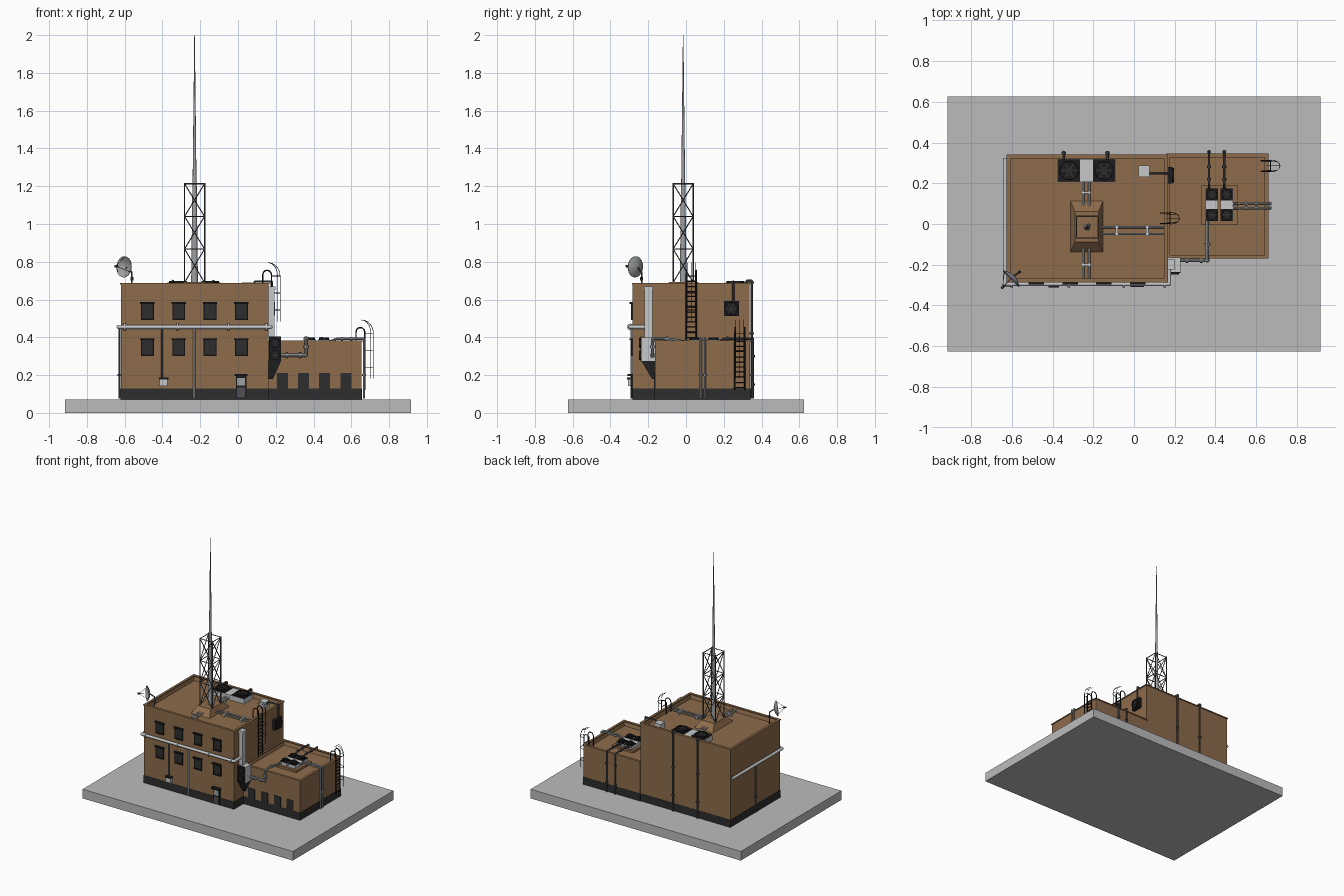
import bpy, bmesh, math
from mathutils import Vector, Matrix

if "Cube" in bpy.data.objects:
    bpy.data.objects.remove(bpy.data.objects["Cube"])


def mat(name, c):
    m = bpy.data.materials.new(name)
    m.diffuse_color = (*c, 1)
    m.use_nodes = True
    m.node_tree.nodes["Principled BSDF"].inputs["Base Color"].default_value = m.diffuse_color
    return m


BROWN = mat("brown wall", (0.27, 0.15, 0.072))
SLAB = mat("concrete grey", (0.5, 0.5, 0.5))
DARK = mat("charcoal", (0.027, 0.027, 0.027))
BLACK = mat("black metal", (0.012, 0.012, 0.013))
LIGHT = mat("light metal", (0.56, 0.57, 0.58))
STEEL = mat("dark steel", (0.08, 0.08, 0.085))
MID = mat("mid grey metal", (0.34, 0.35, 0.36))


def finish(name, bm, *mats, smooth=False):
    bmesh.ops.recalc_face_normals(bm, faces=bm.faces)
    me = bpy.data.meshes.new(name)
    bm.to_mesh(me)
    bm.free()
    for m in mats:
        me.materials.append(m)
    ob = bpy.data.objects.new(name, me)
    bpy.context.collection.objects.link(ob)
    if smooth:
        bpy.context.view_layer.objects.active = ob
        ob.select_set(True)
        bpy.ops.object.shade_smooth_by_angle(angle=math.radians(40))
        ob.select_set(False)
    return ob


def add_box(bm, x0, x1, y0, y1, z0, z1, mi=0):
    r = bmesh.ops.create_cube(bm, size=1, matrix=Matrix.Translation(((x0+x1)/2, (y0+y1)/2, (z0+z1)/2))
                              @ Matrix.Diagonal((x1-x0, y1-y0, z1-z0, 1)))
    for f in {f for v in r["verts"] for f in v.link_faces}:
        f.material_index = mi
    return r["verts"]


def box(name, m, *b):
    bm = bmesh.new()
    add_box(bm, *b)
    return finish(name, bm, m)


def add_rod(bm, a, b, r, r2=None, n=8):
    a, b = Vector(a), Vector(b)
    d = b - a
    M = Matrix.Translation((a+b)/2) @ d.to_track_quat('Z', 'Y').to_matrix().to_4x4()
    return bmesh.ops.create_cone(bm, cap_ends=True, segments=n, radius1=r, radius2=r if r2 is None else r2,
                                 depth=d.length, matrix=M)["verts"]


def add_path(bm, pts, r, n=8):
    for i, (a, b) in enumerate(zip(pts, pts[1:])):
        add_rod(bm, a, b, r, n=n)
        if i:
            bmesh.ops.create_uvsphere(bm, u_segments=n, v_segments=6, radius=r, matrix=Matrix.Translation(a))


def pipe(name, m, pts, r, n=8, collars=()):
    bm = bmesh.new()
    add_path(bm, pts, r, n)
    ax = [Vector((1, 0, 0)), Vector((0, 1, 0)), Vector((0, 0, 1))]
    for p, k in collars:                      # clamps along axis k
        add_rod(bm, Vector(p) - ax[k]*.006, Vector(p) + ax[k]*.006, r*1.7, n=n)
    return finish(name, bm, m, smooth=True)


# ---- buildings: plinth, walls with sunken roof, thin coping
def block(name, x0, x1, y0, y1, top, depth):
    box(name + "_plinth", DARK, x0-.002, x1+.002, y0-.002, y1+.002, .072, .13)
    bm = bmesh.new()
    add_box(bm, x0, x1, y0, y1, .13, top)
    up = [f for f in bm.faces if f.normal.z > .9]
    bmesh.ops.inset_region(bm, faces=up, thickness=.014)
    bmesh.ops.translate(bm, verts=up[0].verts, vec=(0, 0, -depth))
    finish(name + "_walls", bm, BROWN)
    bm = bmesh.new()
    for b in ((x0-.005, x1+.005, y0-.005, y0+.014), (x0-.005, x1+.005, y1-.014, y1+.005),
              (x0-.005, x0+.014, y0+.014, y1-.014), (x1-.014, x1+.005, y0+.014, y1-.014)):
        add_box(bm, *b, top-.006, top+.002)
    finish(name + "_coping", bm, BROWN)


box("ground_slab", SLAB, -.915, .915, -.625, .625, 0, .072)
block("main_building", -.62, .162, -.282, .335, .685, .04)
block("annex", .162, .655, -.165, .34, .382, .037)

# ---- main windows with frame and hood
for r, z in enumerate((.305, .497)):
    for c in range(4):
        x = -.48 + c*.166
        bm = bmesh.new()
        add_box(bm, x-.032, x+.032, -.287, -.28, z, z+.082)
        for b in ((x-.034, x-.028), (x+.028, x+.034)):
            add_box(bm, *b, -.29, -.28, z-.002, z+.082, 1)
        add_box(bm, x-.034, x+.034, -.292, -.28, z-.004, z+.004, 1)
        add_box(bm, x-.038, x+.038, -.298, -.28, z+.08, z+.09, 1)
        finish(f"window_{r}_{c}", bm, DARK, BLACK)

# ---- annex window openings
for c in range(4):
    x = .235 + c*.112
    box(f"annex_window_{c}", DARK, x-.029, x+.029, -.169, -.163, .13, .21)

# ---- small service door with canopy
bm = bmesh.new()
add_box(bm, -.011, .044, -.29, -.28, .076, .195)
add_box(bm, -.004, .037, -.293, -.28, .145, .185, 1)
add_box(bm, -.004, .037, -.293, -.28, .082, .135, 2)
add_box(bm, -.018, .05, -.31, -.28, .195, .207)
finish("service_door", bm, BLACK, MID, STEEL)


# ---- fans: housing plate, ring, blades, hub, facing an axis
def fan(name, pos, s, axis, depth=.012):
    bm = bmesh.new()
    add_box(bm, -s/2, s/2, -s/2, s/2, -depth, 0)
    R = s*.44
    n = 24
    prof = [(R, 0), (R, .008), (R*.88, .008), (R*.88, 0)]
    rings = [[bm.verts.new((r*math.cos(t*math.tau/n), r*math.sin(t*math.tau/n), z)) for t in range(n)]
             for r, z in prof]
    for a, b in zip(rings, rings[1:]):
        for t in range(n):
            bm.faces.new((a[t], a[(t+1) % n], b[(t+1) % n], b[t]))
    for k in range(6):
        v = add_box(bm, s*.08, R*.85, -s*.05, s*.05, .001, .003, 1)
        bmesh.ops.rotate(bm, verts=v, cent=(0, 0, 0), matrix=Matrix.Rotation(k*math.tau/6, 3, 'Z'))
    v = add_rod(bm, (0, 0, 0), (0, 0, .006), s*.1, n=12)
    for f in {f for q in v for f in q.link_faces}:
        f.material_index = 1
    q = Vector(axis).to_track_quat('Z', 'Y').to_matrix().to_4x4()
    bm.transform(Matrix.Translation(pos) @ q)
    return finish(name, bm, BLACK, DARK)


# ---- main roof cooling unit
box("roof_unit_body", LIGHT, -.375, -.09, .205, .318, .645, .683)
for i, x in enumerate((-.318, -.147)):
    fan(f"roof_unit_fan_{i}", (x, .262, .69), .108, (0, 0, 1))

# ---- annex roof cooling unit on brown base
box("annex_unit_base", BROWN, .328, .51, -.005, .188, .345, .362)
for i, x in enumerate((.382, .455)):
    box(f"annex_unit_{i}", LIGHT, x-.031, x+.031, .015, .175, .362, .385)
    for j, y in enumerate((.045, .145)):
        fan(f"annex_fan_{i}_{j}", (x, y, .391), .059, (0, 0, 1))

# ---- wall fan with roof box and connecting pipe
box("wall_fan_housing", BLACK, .162, .18, .2, .28, .512, .592)
fan("wall_fan", (.188, .24, .552), .08, (1, 0, 0))
box("roof_box", LIGHT, .022, .076, .23, .286, .645, .69)
pipe("wall_fan_pipe", STEEL, [(.075, .25, .67), (.09, .25, .695), (.178, .25, .695), (.178, .25, .59)], .006)

# ---- corner air unit, its duct and corbel
box("corner_unit", LIGHT, .164, .228, -.236, -.165, .275, .4)
box("corner_unit_front", BLACK, .164, .228, -.24, -.236, .272, .404)
for i, z in enumerate((.305, .37)):
    fan(f"corner_unit_fan_{i}", (.196, -.241, z), .058, (0, -1, 0), .003)
box("tall_duct", LIGHT, .16, .194, -.219, -.178, .4, .655)
box("tall_duct_cap", LIGHT, .16, .199, -.223, -.174, .65, .668)
bm = bmesh.new()
for v in add_box(bm, .162, .228, -.236, -.163, .18, .275):
    if v.co.z < .2:
        v.co.x = min(v.co.x, .185)
        v.co.y = max(v.co.y, -.18)
finish("corner_unit_bracket", bm, DARK)

# ---- service pipes
pipe("front_main_pipe", LIGHT, [(-.632, .325, .455), (-.632, -.294, .455), (.172, -.294, .455), (.172, -.2, .455)],
     .0105, 12, [((x, -.294, .455), 0) for x in (-.6, -.32, -.05, .15)])
pipe("front_down_pipe", LIGHT, [(-.232, -.288, .455), (-.232, -.288, .075)], .006)
pipe("front_cable_pipe", STEEL, [(-.402, -.287, .455), (-.402, -.287, .18)], .0045)
box("front_meter_box", LIGHT, -.415, -.373, -.308, -.28, .142, .178)
box("front_meter_lid", BLACK, -.419, -.369, -.312, -.28, .178, .187)
pipe("left_down_pipe", STEEL, [(-.627, .03, .455), (-.627, .03, .075)], .006, 8, [((-.627, .03, .2), 2)])
for i, x in enumerate((-.345, -.13)):
    pipe(f"back_pipe_{i}", STEEL, [(x, .315, .665), (x, .322, .698), (x, .348, .698), (x, .348, .075)], .007, 8,
         [((x, .348, z), 2) for z in (.69, .42, .2)])
for i, x in enumerate((.368, .443)):
    pipe(f"annex_back_pipe_{i}", STEEL, [(x, .17, .372), (x, .2, .393), (x, .354, .393), (x, .354, .075)], .006, 8,
         [((x, y, .393), 1) for y in (.22, .28)] + [((x, .354, z), 2) for z in (.3, .15)])
for i, y in enumerate((.078, .1)):
    pipe(f"annex_side_pipe_{i}", MID, [(.48, y, .375), (.52, y, .392), (.667, y, .392), (.667, y, .075)], .006, 8,
         [((x, y, .392), 0) for x in (.55, .6)] + [((.667, y, .2), 2)])
pipe("annex_front_pipe", MID, [(.225, -.177, .305), (.36, -.177, .305), (.36, -.177, .394),
                               (.36, -.12, .394), (.36, .02, .372)], .0085, 8,
     [((.26, -.177, .305), 0), ((.33, -.177, .305), 0), ((.36, -.177, .35), 2), ((.36, -.1, .392), 1)])
for i in (-1, 1):
    pipe(f"roof_pipe_back_{i}", LIGHT, [(-.235+i*.015, .21, .662), (-.235+i*.015, .08, .662)], .006)
    pipe(f"roof_pipe_front_{i}", LIGHT, [(-.235+i*.015, -.12, .662), (-.235+i*.015, -.27, .662)], .006)
    pipe(f"roof_pipe_right_{i}", MID, [(-.17, -.032+i*.017, .662), (.15, -.032+i*.017, .662)], .006)
for i, x in enumerate((-.085, .065)):
    box(f"roof_pipe_clamp_{i}", LIGHT, x-.006, x+.006, -.058, -.006, .645, .672)
for i, y in enumerate((.155, -.2)):
    box(f"roof_pipe_clip_{i}", LIGHT, -.26, -.21, y-.005, y+.005, .645, .671)

# ---- tower: frustum base, lattice, tapered mast
bm = bmesh.new()
for v in add_box(bm, -.312, -.152, -.138, .112, .645, .694):
    if v.co.z > .67:
        v.co.x = -.232 + (v.co.x + .232)*.72
        v.co.y = -.015 + (v.co.y + .015)*.6
finish("tower_base", bm, BROWN)
bm = bmesh.new()
cx, cy, h = -.23, -.015, .053
cor = [(cx-h, cy-h), (cx+h, cy-h), (cx+h, cy+h), (cx-h, cy+h)]
lev = [.69, .868, 1.04, 1.213]
for k in range(4):
    a, b = cor[k], cor[(k+1) % 4]
    add_rod(bm, (*a, .69), (*a, 1.217), .0042, n=6)
    for i, z in enumerate(lev):
        add_rod(bm, (*a, z), (*b, z), .0032, n=6)
        if i < 3:
            add_rod(bm, (*a, z), (*b, lev[i+1]), .0028, n=6)
            add_rod(bm, (*b, z), (*a, lev[i+1]), .0028, n=6)
finish("lattice_tower", bm, STEEL)
bm = bmesh.new()
for z0, z1, r0, r1 in ((.69, 1.21, .018, .0115), (1.21, 1.6, .0105, .006), (1.6, 2, .006, .0015)):
    add_rod(bm, (cx, cy, z0), (cx, cy, z1), r0, r1, n=12)
finish("mast", bm, MID, smooth=True)


# ---- caged ladders on +x walls
def ladder(name, x, yc, z0, wall):
    w, top = .026, wall + .07
    bm = bmesh.new()
    for s in (-w, w):      # rails that arch back over the parapet
        arch = [(x-.018 + .023*math.cos(t*math.pi/6), yc+s, top-.023 + .023*math.sin(t*math.pi/6)) for t in range(7)]
        add_path(bm, [(x+.005, yc+s, z0)] + arch + [(x-.041, yc+s, wall-.03)], .0036, 6)
    z = z0 + .015
    while z < wall + .02:
        add_rod(bm, (x+.005, yc-w, z), (x+.005, yc+w, z), .0028, n=6)
        z += .027
    for z in (wall-.14, wall-.05, wall+.04):   # hoops
        add_path(bm, [(x+.005+.046*math.sin(t*math.pi/8), yc-.029*math.cos(t*math.pi/8), z) for t in range(9)],
                 .0018, 6)
    for t in (2, 4, 6):                        # curved cage bars
        ex, ey = .046*math.sin(t*math.pi/8), -.029*math.cos(t*math.pi/8)
        c = [(x-.012+(ex+.017)*math.cos(a*math.pi/10), yc+ey, wall+.04+.07*math.sin(a*math.pi/10)) for a in range(6)]
        add_path(bm, [(x+.005+ex, yc+ey, wall-.2)] + c, .0015, 6)
    finish(name, bm, BLACK)


ladder("main_ladder", .172, .028, .385, .685)
ladder("annex_ladder", .666, .285, .12, .382)

# ---- satellite dish on corner pole
bm = bmesh.new()
n, R = 20, .056
prev = None
for layer in (0, .003):
    rings = [[bm.verts.new((r*R*math.cos(t*math.tau/n), r*R*math.sin(t*math.tau/n), .02*r*r - layer))
              for t in range(n)] for r in (.05, .35, .7, 1)]
    bm.faces.new(rings[0])
    for a, b in zip(rings, rings[1:]):
        for t in range(n):
            bm.faces.new((a[t], a[(t+1) % n], b[(t+1) % n], b[t]))
    if prev:
        for t in range(n):
            bm.faces.new((prev[t], prev[(t+1) % n], rings[3][(t+1) % n], rings[3][t]))
    prev = rings[3]
M = Matrix.Translation((-.59, -.255, .772)) @ Vector((-1, -1, .08)).to_track_quat('Z', 'Y').to_matrix().to_4x4()
bm.transform(M)
finish("dish", bm, MID, smooth=True)
bm = bmesh.new()
for k in range(3):
    a = k*math.tau/3 + math.pi/2
    add_rod(bm, (R*.95*math.cos(a), R*.95*math.sin(a), .018), (0, 0, .078), .0014, n=6)
add_rod(bm, (0, 0, .066), (0, 0, .086), .007, n=8)
bm.transform(M)
add_path(bm, [(-.592, -.257, .77), (-.562, -.235, .745), (-.562, -.235, .645)], .0045, 8)
add_rod(bm, (-.562, -.235, .7), (-.562, -.235, .72), .008)
finish("dish_mount", bm, STEEL)
